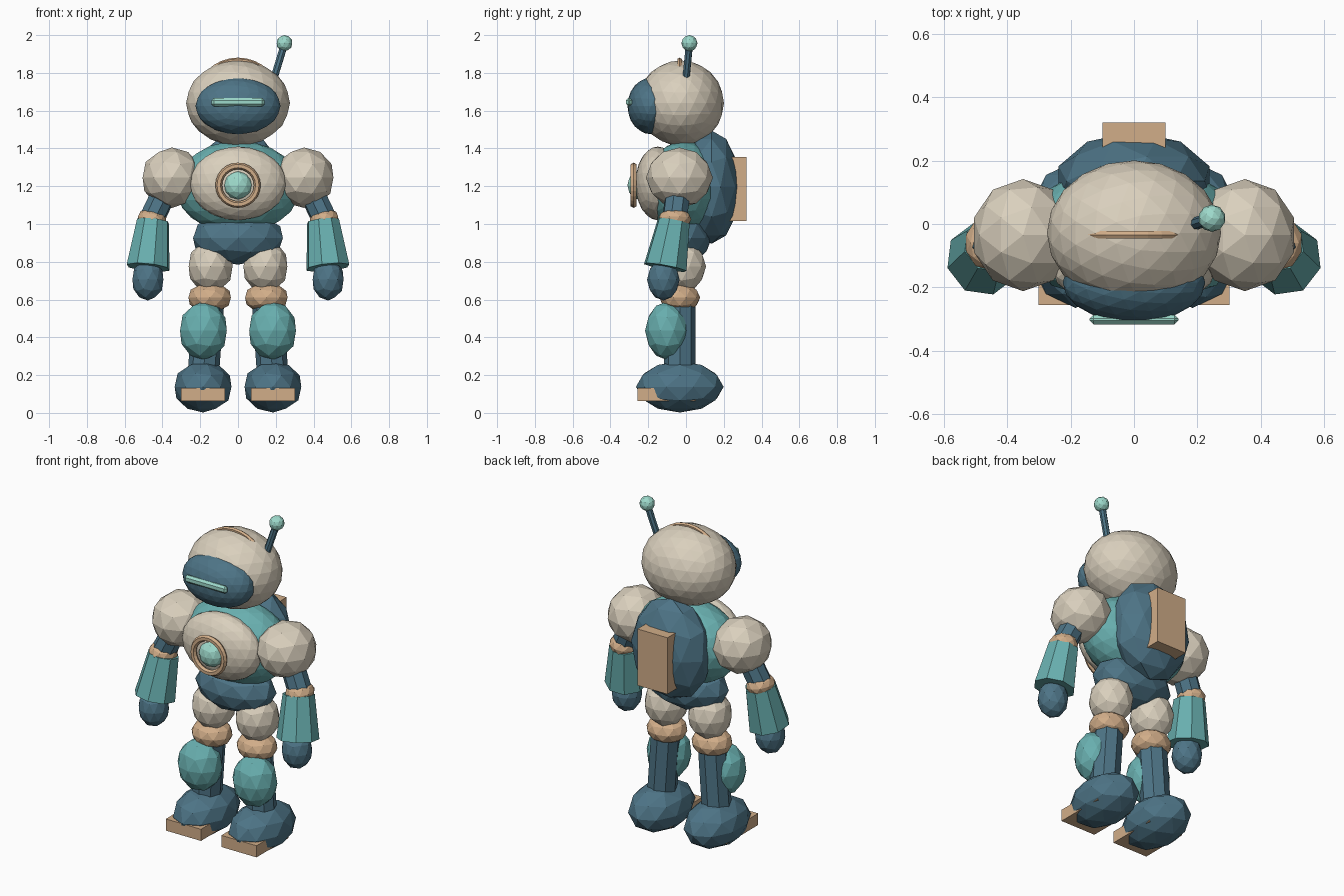
import bpy
import math
from mathutils import Vector

cube = bpy.data.objects.get("Cube")
if cube:
    bpy.data.objects.remove(cube, do_unlink=True)


def make_material(name, rgb):
    mat = bpy.data.materials.new(name)
    mat.use_nodes = True
    colour = (*rgb, 1.0)
    mat.diffuse_color = colour
    mat.node_tree.nodes["Principled BSDF"].inputs["Base Color"].default_value = colour
    return mat


cream = make_material("cream", (0.70, 0.63, 0.51))
navy = make_material("slate_blue", (0.075, 0.175, 0.24))
teal = make_material("teal", (0.14, 0.43, 0.43))
tan = make_material("tan", (0.64, 0.42, 0.25))
mint = make_material("mint", (0.34, 0.70, 0.60))


def finish(name, mat):
    obj = bpy.context.object
    obj.name = name
    obj.data.name = name
    obj.data.materials.append(mat)
    return obj


def ball(name, mat, centre, radii, detail=2):
    bpy.ops.mesh.primitive_ico_sphere_add(subdivisions=detail, radius=1, location=centre)
    obj = finish(name, mat)
    obj.scale = radii
    return obj


def box(name, mat, centre, size, bevel=0):
    bpy.ops.mesh.primitive_cube_add(size=1, location=centre)
    obj = finish(name, mat)
    obj.scale = size
    bpy.ops.object.transform_apply(location=False, rotation=False, scale=True)
    if bevel:
        mod = obj.modifiers.new("bevel", "BEVEL")
        mod.width = bevel
        mod.segments = 1
    return obj


def rod(name, mat, start, end, r_start, r_end, sides=8):
    a, b = Vector(start), Vector(end)
    bpy.ops.mesh.primitive_cone_add(vertices=sides, radius1=r_start, radius2=r_end,
                                    depth=(b - a).length, location=(a + b) / 2)
    obj = finish(name, mat)
    obj.rotation_euler = (b - a).to_track_quat("Z", "Y").to_euler()
    return obj


def ring(name, mat, centre, major, minor, segments):
    bpy.ops.mesh.primitive_torus_add(major_radius=major, minor_radius=minor,
                                     major_segments=segments, minor_segments=6,
                                     location=centre, rotation=(math.pi / 2, 0, 0))
    return finish(name, mat)


# Head, visor, crest and antenna
ball("head", cream, (0, -0.028, 1.64), (0.275, 0.229, 0.226), 3)
ball("visor", navy, (0, -0.185, 1.625), (0.225, 0.125, 0.15), 3)
box("visor_slit", mint, (0, -0.302, 1.645), (0.28, 0.03, 0.044), 0.012)
ring("head_crest", tan, (0, -0.034, 1.65), 0.217, 0.014, 32)
rod("antenna_rod", navy, (0.19, 0.0, 1.77), (0.245, 0.018, 1.95), 0.02, 0.02)
ball("antenna_tip", mint, (0.246, 0.018, 1.957), (0.043,) * 3)

# Torso with chest plate and lamp
ball("torso", teal, (0, -0.01, 1.195), (0.33, 0.205, 0.245), 3)
ball("chest_plate", cream, (0, -0.15, 1.215), (0.255, 0.118, 0.195), 3)
ring("lamp_ring", tan, (0, -0.277, 1.205), 0.102, 0.018, 24)
ball("chest_lamp", mint, (0, -0.255, 1.205), (0.075, 0.055, 0.075))
ball("pelvis", navy, (0, -0.02, 0.925), (0.25, 0.155, 0.14))

# Backpack
ball("backpack", navy, (0, 0.135, 1.195), (0.25, 0.155, 0.3))
box("backpack_panel", tan, (0, 0.27, 1.185), (0.2, 0.1, 0.34))

# Arms and legs, one of each per side
for side, s in (("left", 1), ("right", -1)):
    ball(side + "_shoulder", cream, (s * 0.35, -0.035, 1.245), (0.163, 0.177, 0.16))
    rod(side + "_upper_arm", navy, (s * 0.36, -0.035, 1.23), (s * 0.455, -0.06, 1.03), 0.068, 0.068)
    elbow = ball(side + "_elbow", tan, (s * 0.455, -0.06, 1.025), (0.08, 0.088, 0.058))
    elbow.rotation_euler = (0, -s * 0.2, 0)
    rod(side + "_forearm", teal, (s * 0.476, -0.11, 0.77), (s * 0.45, -0.065, 1.015), 0.118, 0.088)
    ball(side + "_hand", navy, (s * 0.477, -0.12, 0.705), (0.086, 0.086, 0.11))

    ball(side + "_thigh", cream, (s * 0.145, -0.022, 0.775), (0.122, 0.128, 0.14))
    ball(side + "_knee", tan, (s * 0.15, -0.033, 0.61), (0.118, 0.108, 0.08))
    rod(side + "_lower_leg", navy, (s * 0.185, -0.033, 0.18), (s * 0.155, -0.033, 0.6), 0.083, 0.083)
    ball(side + "_shin_guard", teal, (s * 0.183, -0.1, 0.435), (0.13, 0.117, 0.155))
    ball(side + "_foot", navy, (s * 0.185, -0.033, 0.138), (0.158, 0.232, 0.136))
    box(side + "_toe_plate", tan, (s * 0.185, -0.103, 0.097), (0.234, 0.305, 0.07))
